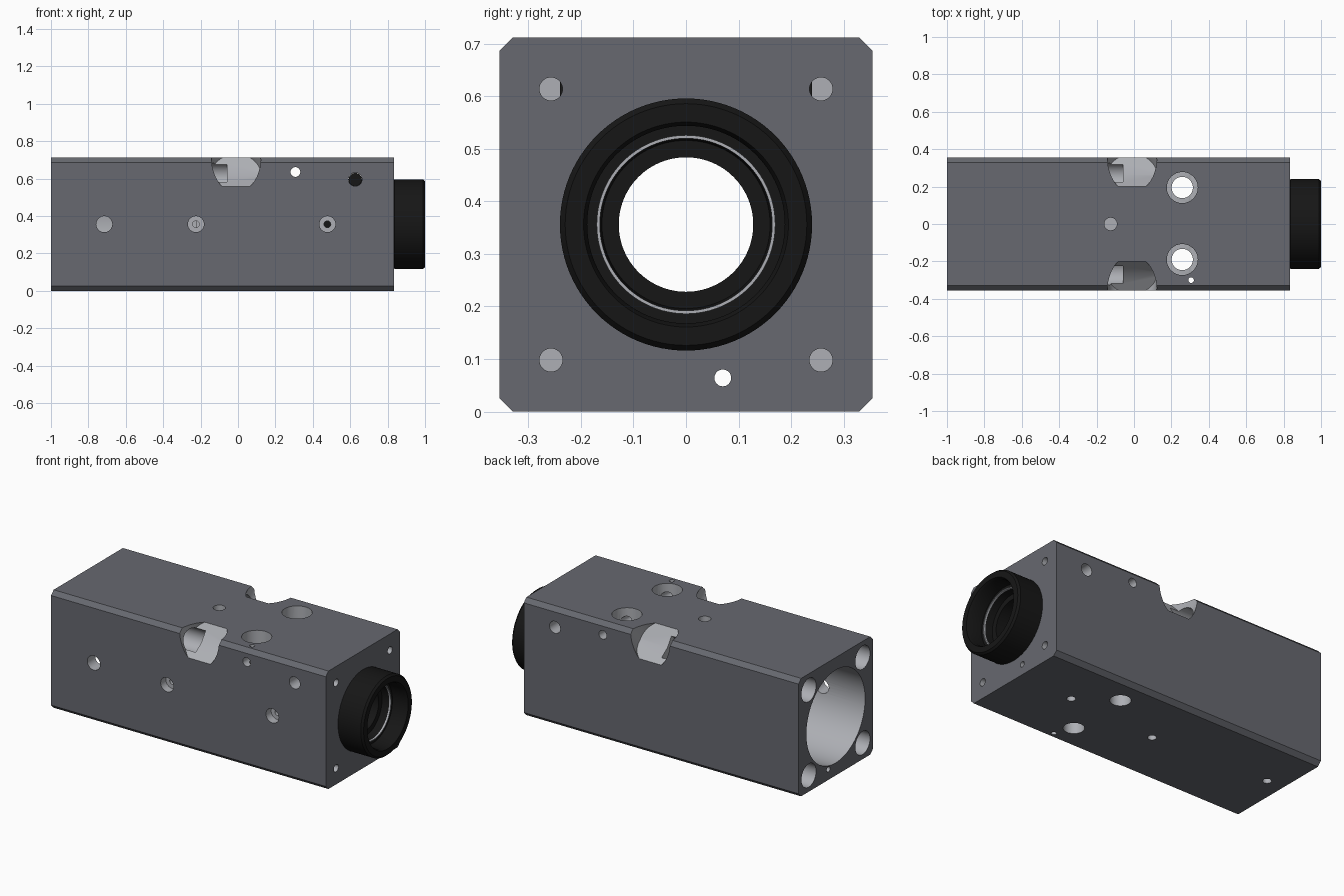
import bpy, bmesh, math
from mathutils import Vector, Matrix

if "Cube" in bpy.data.objects:
    bpy.data.objects.remove(bpy.data.objects["Cube"])

HW, ZC, X0, X1 = 0.355, 0.356, -1.0, 0.835   # half width, axis height, body ends
H = 2 * ZC


def material(name, c):
    m = bpy.data.materials.new(name)
    m.diffuse_color = (*c, 1)
    m.use_nodes = True
    m.node_tree.nodes["Principled BSDF"].inputs["Base Color"].default_value = m.diffuse_color
    return m


DARK = material("dark_grey", (0.135, 0.14, 0.16))
LIGHT = material("machined_grey", (0.42, 0.43, 0.46))
BLACK = material("black", (0.008, 0.008, 0.008))


def make(name, bm, mat):
    bmesh.ops.recalc_face_normals(bm, faces=bm.faces[:])
    me = bpy.data.meshes.new(name)
    bm.to_mesh(me)
    bm.free()
    me.materials.append(mat)
    ob = bpy.data.objects.new(name, me)
    bpy.context.collection.objects.link(ob)
    return ob


def activate(ob):
    bpy.ops.object.select_all(action='DESELECT')
    ob.select_set(True)
    bpy.context.view_layer.objects.active = ob


def smooth(ob):
    activate(ob)
    bpy.ops.object.shade_smooth_by_angle(angle=math.radians(30))


def rod(name, p0, p1, r, mat=LIGHT, seg=48):
    p0, p1 = Vector(p0), Vector(p1)
    d = p1 - p0
    bm = bmesh.new()
    bmesh.ops.create_cone(bm, cap_ends=True, segments=seg, radius1=r, radius2=r, depth=d.length,
                          matrix=Matrix.Translation((p0 + p1) / 2) @ d.to_track_quat('Z', 'Y').to_matrix().to_4x4())
    return make(name, bm, mat)


def lathe(name, profile, mat, seg=96):
    # closed (x, radius) profile spun about the optical axis
    bm = bmesh.new()
    rings = []
    for i in range(seg):
        a = 2 * math.pi * i / seg
        rings.append([bm.verts.new((x, r * math.cos(a), ZC + r * math.sin(a))) for x, r in profile])
    n = len(profile)
    for i in range(seg):
        a, b = rings[i], rings[(i + 1) % seg]
        for j in range(n):
            k = (j + 1) % n
            bm.faces.new((a[j], a[k], b[k], b[j]))
    ob = make(name, bm, mat)
    smooth(ob)
    return ob


def cut(target, cutter):
    activate(target)
    m = target.modifiers.new("cut", 'BOOLEAN')
    m.operation, m.solver, m.object = 'DIFFERENCE', 'EXACT', cutter
    m.material_mode = 'TRANSFER'
    bpy.ops.object.modifier_apply(modifier=m.name)
    bpy.data.objects.remove(cutter)


def drill(p0, p1, r, seg=32):
    cut(body, rod("drill", p0, p1, r, LIGHT, seg))


# Body: square block with chamfered long edges
bm = bmesh.new()
bmesh.ops.create_cube(bm, size=1, matrix=Matrix.Translation(((X0 + X1) / 2, 0, ZC))
                      @ Matrix.Diagonal((X1 - X0, 2 * HW, H, 1)))
long_edges = [e for e in bm.edges if abs(e.verts[0].co.x - e.verts[1].co.x) > 0.5]
bmesh.ops.bevel(bm, geom=long_edges, offset=0.025, segments=1, affect='EDGES')
body = make("housing_block", bm, DARK)

# Central stepped bore: wide rear chamber, narrow passage, barrel seat
drill((X0 - 0.1, 0, ZC), (-0.225, 0, ZC), 0.28, 96)
drill((-0.3, 0, ZC), (0.5, 0, ZC), 0.135, 96)
drill((0.42, 0, ZC), (X1 + 0.1, 0, ZC), 0.237, 96)

# Diagonal access notches, rear counterbores and front tapped holes at each corner
for sy in (-1, 1):
    for sz in (-1, 1):
        out = Vector((0, sy, sz)).normalized()
        side = out.cross(Vector((1, 0, 0)))
        edge = Vector((-0.01, sy * HW, ZC + sz * ZC))
        bm = bmesh.new()
        bmesh.ops.create_cone(bm, cap_ends=True, segments=64, radius1=0.132, radius2=0.132, depth=2)
        low = [v for v in bm.verts if v.co.z < 0]
        for v in bm.verts:
            v.co.z = 0.25 if v.co.z > 0 else -0.13 + 0.18 * abs(v.co.y)
        bmesh.ops.connect_verts(bm, verts=sorted(low, key=lambda v: abs(v.co.y))[:2])
        rot = Matrix(((1, 0, 0), side, out)).transposed().to_4x4()
        bm.transform(Matrix.Translation(edge) @ rot)
        cut(body, make("notch", bm, LIGHT))
        y, z = sy * 0.257, ZC + sz * 0.258
        drill((X0 - 0.1, y, z), (-0.06, y, z), 0.07)
        drill((X1 + 0.1, y, z), (0.45, y, z), 0.022)

# Vertical mounting holes with counterbores on top
for y in (-0.19, 0.195):
    drill((0.258, y, -0.1), (0.258, y, H + 0.1), 0.057)
    drill((0.258, y, H - 0.1), (0.258, y, H + 0.1), 0.083)
drill((0.305, -0.3, -0.1), (0.305, -0.3, H + 0.1), 0.015)

# Blind holes on top and bottom
drill((-0.125, 0, H - 0.12), (-0.125, 0, H + 0.1), 0.034)
for x, y in ((-0.125, 0), (-0.89, 0.04), (0.47, 0.04)):
    drill((x, y, -0.1), (x, y, 0.06), 0.024)

# Front face holes: one plain, two counterbored
drill((-0.715, -HW - 0.1, ZC), (-0.715, -0.15, ZC), 0.043)
for x in (-0.225, 0.478):
    drill((x, -HW - 0.1, ZC), (x, -HW + 0.05, ZC), 0.043)
    drill((x, -HW - 0.1, ZC), (x, -0.15, ZC), 0.018)

# Cross holes through the sides and one along the length
drill((0.307, -0.5, 0.635), (0.307, 0.5, 0.635), 0.026)
drill((0.627, -0.5, 0.595), (0.627, 0.5, 0.595), 0.036)
drill((X0 - 0.1, 0.07, 0.064), (X1 + 0.1, 0.07, 0.064), 0.016)
smooth(body)

# Black plug deep in the side cross hole
smooth(rod("set_screw", (0.627, -0.24, 0.595), (0.627, 0.24, 0.595), 0.035, BLACK))

# Black barrel seated in the block with a protruding flange
lathe("lens_barrel", [(0.425, 0.128), (0.425, 0.234), (0.834, 0.234), (0.836, 0.24), (0.988, 0.24),
                      (1.0, 0.23), (1.0, 0.195), (0.985, 0.188), (0.90, 0.188), (0.90, 0.165),
                      (0.85, 0.160), (0.85, 0.128)], BLACK)

# Thin bright retaining ring inside the barrel
lathe("retaining_ring", [(0.895, 0.164), (0.895, 0.170), (0.906, 0.170), (0.906, 0.164)], LIGHT)
